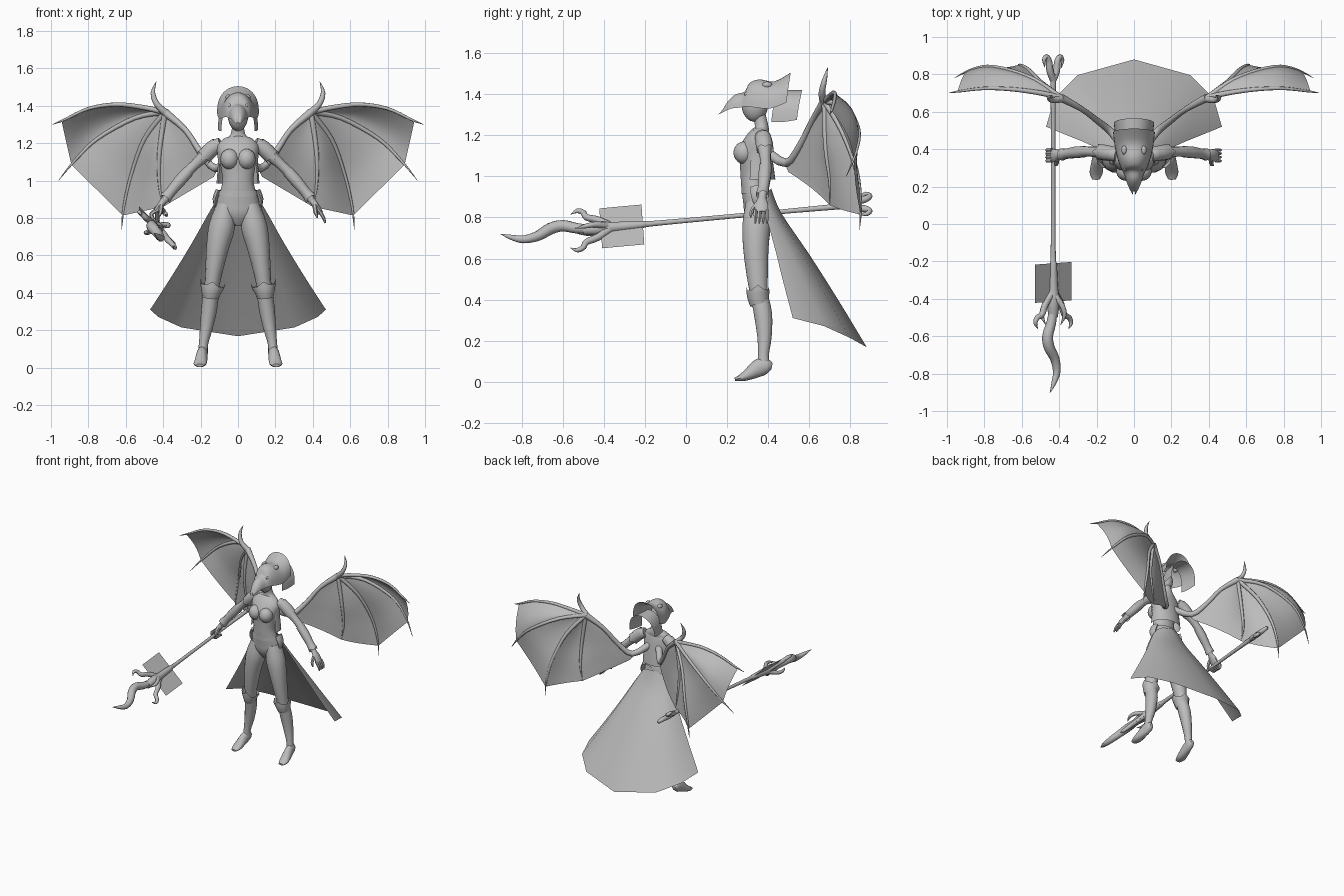
import bpy, bmesh, math
from mathutils import Vector

grey = bpy.data.materials.new("plain grey")
grey.diffuse_color = (0.5, 0.5, 0.5, 1)


def spline(pts, n=4):
    """Catmull-Rom resampling of tuples of any length."""
    out = []
    for i in range(len(pts) - 1):
        p0, p1, p2 = pts[max(i - 1, 0)], pts[i], pts[i + 1]
        p3 = pts[min(i + 2, len(pts) - 1)]
        for k in range(n):
            t = k / n
            out.append(tuple(0.5 * (2 * b + (c - a) * t + (2 * a - 5 * b + 4 * c - d) * t * t
                                    + (3 * b - a - 3 * c + d) * t ** 3)
                             for a, b, c, d in zip(p0, p1, p2, p3)))
    return out + [tuple(pts[-1])]


def grid(name, rows, closed=False, caps=False, mirror=False, angle=50):
    """Skin a list of equal-length point rows."""
    bm = bmesh.new()
    vs = [[bm.verts.new(p) for p in r] for r in rows]
    n = len(rows[0])
    for a, b in zip(vs, vs[1:]):
        for j in range(n if closed else n - 1):
            k = (j + 1) % n
            bm.faces.new((a[j], a[k], b[k], b[j]))
    if caps:
        bm.faces.new(vs[0])
        bm.faces.new(vs[-1])
    bmesh.ops.recalc_face_normals(bm, faces=bm.faces[:])
    me = bpy.data.meshes.new(name)
    bm.to_mesh(me)
    bm.free()
    ob = bpy.data.objects.new(name, me)
    bpy.context.collection.objects.link(ob)
    me.materials.append(grey)
    bpy.ops.object.select_all(action='DESELECT')
    bpy.context.view_layer.objects.active = ob
    ob.select_set(True)
    bpy.ops.object.shade_smooth_by_angle(angle=math.radians(angle))
    if mirror:
        ob.modifiers.new("mirror", 'MIRROR').use_mirror_merge = False
    return ob


def tube(name, pts, sides=10, ref=(0, 1, 0), n=3, mirror=False, caps=True, spikes=0):
    """Tube through (x, y, z, r) or (x, y, z, side radius, ref radius)."""
    pts = [p if len(p) == 5 else (*p, p[3]) for p in pts]
    pts = spline(pts, n)
    ref, rows = Vector(ref), []
    for i, p in enumerate(pts):
        t = (Vector(pts[min(i + 1, len(pts) - 1)][:3]) - Vector(pts[max(i - 1, 0)][:3])).normalized()
        b = (ref - t * ref.dot(t)).normalized()
        a = b.cross(t)
        ring = []
        for k in range(sides):
            w = 2 * math.pi * k / sides
            v = Vector(p[:3]) + a * max(p[3], .001) * math.cos(w) + b * max(p[4], .001) * math.sin(w)
            if spikes and i == len(pts) - 1 and k % 3 == 0:
                v += t * spikes
            ring.append(v)
        rows.append(ring)
    return grid(name, rows, True, caps, mirror)


def ball(name, c, r, mirror=False):
    rows = [[(c[0] + r[0] * math.sin(a) * math.cos(b), c[1] + r[1] * math.sin(a) * math.sin(b),
              c[2] + r[2] * math.cos(a)) for b in [math.tau * k / 16 for k in range(16)]]
            for a in [.05 + (math.pi - .1) * i / 10 for i in range(11)]]
    return grid(name, rows, True, True, mirror)


# Body
tube("torso", [(0, .35, .76, .025, .03), (0, .345, .82, .1, .06), (0, .345, .88, .113, .068),
               (0, .33, .95, .093, .062), (0, .325, 1.0, .083, .06), (0, .325, 1.06, .09, .064),
               (0, .328, 1.12, .1, .072), (0, .345, 1.18, .11, .055), (0, .365, 1.22, .08, .04),
               (0, .368, 1.245, .04, .033), (0, .355, 1.31, .03, .03)], 18)
ball("bust", (.045, .283, 1.115), (.05, .052, .055), True)
ball("head", (0, .335, 1.35), (.055, .065, .085))
tube("leg", [(.065, .35, .87, .05, .06), (.085, .343, .76, .07, .07), (.108, .34, .65, .061, .063),
             (.128, .347, .52, .047, .053), (.14, .355, .43, .04, .044), (.152, .375, .33, .043, .045),
             (.168, .382, .22, .035, .036), (.184, .377, .13, .025, .027),
             (.188, .378, .075, .027, .033)], 14, mirror=True)
tube("foot", [(.187, .418, .075, .014, .016), (.188, .398, .077, .026, .034), (.192, .36, .07, .029, .044),
              (.198, .31, .04, .034, .031), (.203, .27, .02, .034, .018), (.204, .238, .012, .02, .008)],
     12, (0, 0, 1), mirror=True)
tube("knee_cuff", [(.146, .358, .375, .044, .046), (.142, .352, .41, .055, .053),
                   (.137, .35, .44, .067, .056)], 12, mirror=True, caps=False, spikes=.022)
tube("arm", [(.09, .37, 1.195, .036), (.13, .378, 1.175, .04), (.18, .383, 1.13, .033),
             (.23, .387, 1.085, .027), (.28, .387, 1.035, .028), (.35, .378, .955, .025),
             (.40, .37, .885, .018)], 12, mirror=True)
tube("bracer", [(.265, .387, 1.05, .031), (.31, .383, 1.0, .032), (.36, .376, .94, .028),
                (.385, .372, .91, .033)], 10, mirror=True, caps=False, spikes=.012)
tube("sleeve", [(.11, .375, 1.195, .038), (.145, .38, 1.165, .042), (.18, .385, 1.13, .041)],
     12, mirror=True, caps=False, spikes=.02)
tube("palm", [(.395, .37, .895, .018, .02), (.42, .368, .86, .018, .034), (.442, .366, .825, .014, .032)],
     10, mirror=True)
for i in range(4):
    y = .338 + i * .019
    tube("open_finger", [(.438, y, .835, .010), (.458, y, .80, .009), (.466, y, .772, .004)], 6)
    tube("gripping_finger", [(-.44, y, .84, .012), (-.463, y, .82, .012), (-.45, y, .79, .011),
                             (-.42, y, .795, .009)], 6)
tube("thumb", [(.41, .345, .865, .012), (.415, .32, .83, .011), (.425, .315, .80, .004)], 6, mirror=True)

# Clothes
arc = [math.radians(-25 + 230 * k / 20) for k in range(21)]
grid("jacket", [[(w * math.cos(a), .347 + d * math.sin(a), z) for a in arc] for w, d, z in
                spline([(.06, .04, 1.23), (.11, .055, 1.19), (.107, .072, 1.1), (.115, .088, .985)], 3)])
tube("belt", [(0, .338, .92, .108, .069), (0, .335, .95, .1, .067)], 18, caps=False)
tube("hip_flap", [(.105, .35, .95, .014, .036), (.122, .35, .90, .014, .033), (.117, .35, .845, .004, .01)],
     8, mirror=True)
cape = spline([(.112, .36, .90, .415, .94), (.16, .385, .82, .465, .82), (.25, .43, .66, .60, .62),
               (.36, .475, .48, .74, .40), (.47, .52, .31, .88, .168)], 4)
fan = [math.radians(-90 + 180 * k / 20) for k in range(21)]
folds = [math.radians(a) for a in (-90, -65, -40, 0, 40, 65, 90)]
grid("cape", [[(w * math.sin(a), ys + (yc - ys) * math.cos(a), zs + (zc - zs) * math.cos(a) ** 1.5)
               for a in folds] for w, ys, zs, yc, zc in cape])


# Beaked hood: open arches lofted from the beak tip to the flared rear
def arches(name, secs, lean=0):
    rows = []
    for y, w, zt, zb in spline(secs, 3):
        rows.append([(w * math.sin(a), y - lean * (1 - math.cos(a)), zb + (zt - zb) * max(math.cos(a), 0) ** .8)
                     for a in fan])
    return grid(name, rows)


arches("beaked_hood", [(.176, .006, 1.312, 1.300), (.20, .02, 1.36, 1.312), (.24, .038, 1.398, 1.33),
                       (.285, .052, 1.412, 1.335), (.31, .065, 1.455, 1.34), (.36, .085, 1.472, 1.335),
                       (.43, .102, 1.462, 1.33), (.51, .112, 1.505, 1.36)], .02)
arches("hood_neck_fan", [(.44, .088, 1.42, 1.265), (.50, .1, 1.42, 1.265), (.565, .108, 1.42, 1.275)], .025)
ball("hood_knob", (.052, .395, 1.445), (.015, .024, .016), True)
ball("mask_eye", (.046, .30, 1.40), (.009, .017, .012), True)

# Wings: bones first, then membranes stretched between their curves
wrist = (.39, .675, 1.365)
limb = [(.04, .39, 1.12), (.12, .49, 1.065), (.2, .555, 1.15), (.28, .615, 1.27), wrist]
bones = [
    [wrist, (.5, .70, 1.39), (.65, .72, 1.407), (.8, .725, 1.385), (.93, .71, 1.325), (.992, .70, 1.30)],
    [wrist, (.55, .78, 1.335), (.75, .84, 1.225), (.87, .825, 1.11), (.96, .78, 1.0)],
    [wrist, (.5, .76, 1.22), (.57, .83, 1.03), (.61, .85, .86), (.622, .845, .74)],
    [wrist, (.42, .68, 1.15), (.42, .70, .98), (.40, .70, .86)]]
tube("wing_arm", [(*p, r) for p, r in zip(limb, (.026, .021, .017, .015, .022))], 10, mirror=True)
tube("wing_horn", [(.385, .67, 1.36, .02), (.435, .662, 1.41, .016), (.455, .675, 1.47, .012),
                   (.437, .69, 1.53, .001)], 8, mirror=True)
for b in bones:
    tube("wing_finger", [(*p, .014 * (1 - i / (len(b) - 1)) ** .6 + .001) for i, p in enumerate(b)],
         8, n=4, mirror=True)


def along(pts, end, count=14):
    """Even samples of a smooth curve up to the fraction end."""
    c = spline(pts, 10)
    out = []
    for i in range(count + 1):
        f = end * i / count * (len(c) - 1)
        k = min(int(f), len(c) - 2)
        out.append(Vector(c[k]).lerp(Vector(c[k + 1]), f - k))
    return out


def membrane(name, a, b, sag):
    m, rows = 8, []
    for i, (p, q) in enumerate(zip(a, b)):
        rows.append([p.lerp(q, j / m) + Vector((0, sag, 0)) * math.sin(math.pi * j / m)
                     * math.sin(math.pi * .75 * i / (len(a) - 1)) for j in range(m + 1)])
    grid(name, rows, mirror=True)


ends = [along(bones[0], .83), along(bones[1], .80), along(bones[2], .83), along(bones[3], 1)]
for k, sag in enumerate((.03, -.01, -.02)):
    membrane("wing_membrane", ends[k], ends[k + 1], sag)
membrane("inner_membrane", ends[3], along(limb[:0:-1] + [(.13, .5, 1.02)], 1), .02)


# Staff: local across (u), along (y) and out (v), tilted about its own axis
def st(u, y, v=0):
    s = math.sqrt(.5)
    return (-.432 + s * (u + v), y, .785 + .092 * y + s * (v - u))


def staff_part(name, pts, sides=8):
    tube(name, [(*st(u, y, v), r) for u, y, v, r in pts], sides, (0, 0, 1))


staff_part("staff_shaft", [(0, .8, 0, .016), (0, .5, 0, .012), (0, .1, 0, .012), (0, -.17, 0, .014),
                           (0, -.22, 0, .02), (0, -.34, 0, .026), (0, -.42, 0, .034), (0, -.5, 0, .024)], 10)
staff_part("staff_flame", [(0, -.46, 0, .022), (-.015, -.53, 0, .026), (-.042, -.60, 0, .029),
                           (-.03, -.66, 0, .029), (.012, -.72, 0, .025), (.027, -.79, 0, .02),
                           (.005, -.85, 0, .013), (-.025, -.903, 0, .001)], 10)
for s in (-1, 1):
    staff_part("staff_claw", [(.01 * s, -.37, 0, .02), (.06 * s, -.43, 0, .018), (.085 * s, -.485, 0, .016),
                              (.12 * s, -.50, 0, .014), (.135 * s, -.53, 0, .011), (.115 * s, -.562, 0, .001)])
    staff_part("staff_small_claw", [(0, -.38, .01 * s, .018), (.02 * s, -.44, .05 * s, .014),
                                    (.03 * s, -.49, .055 * s, .011), (.02 * s, -.54, .035 * s, .001)])
    staff_part("staff_tail_hook", [(0, .77, 0, .018), (.025 * s, .82, 0, .019), (.032 * s, .87, 0, .017),
                                   (.052 * s, .895, 0, .014), (.07 * s, .875, 0, .010), (.062 * s, .835, 0, .001)])
grid("staff_plate", [[st(u, y + .05 * u) for u in (-.138, .138)] for y in (-.21, -.415)])
